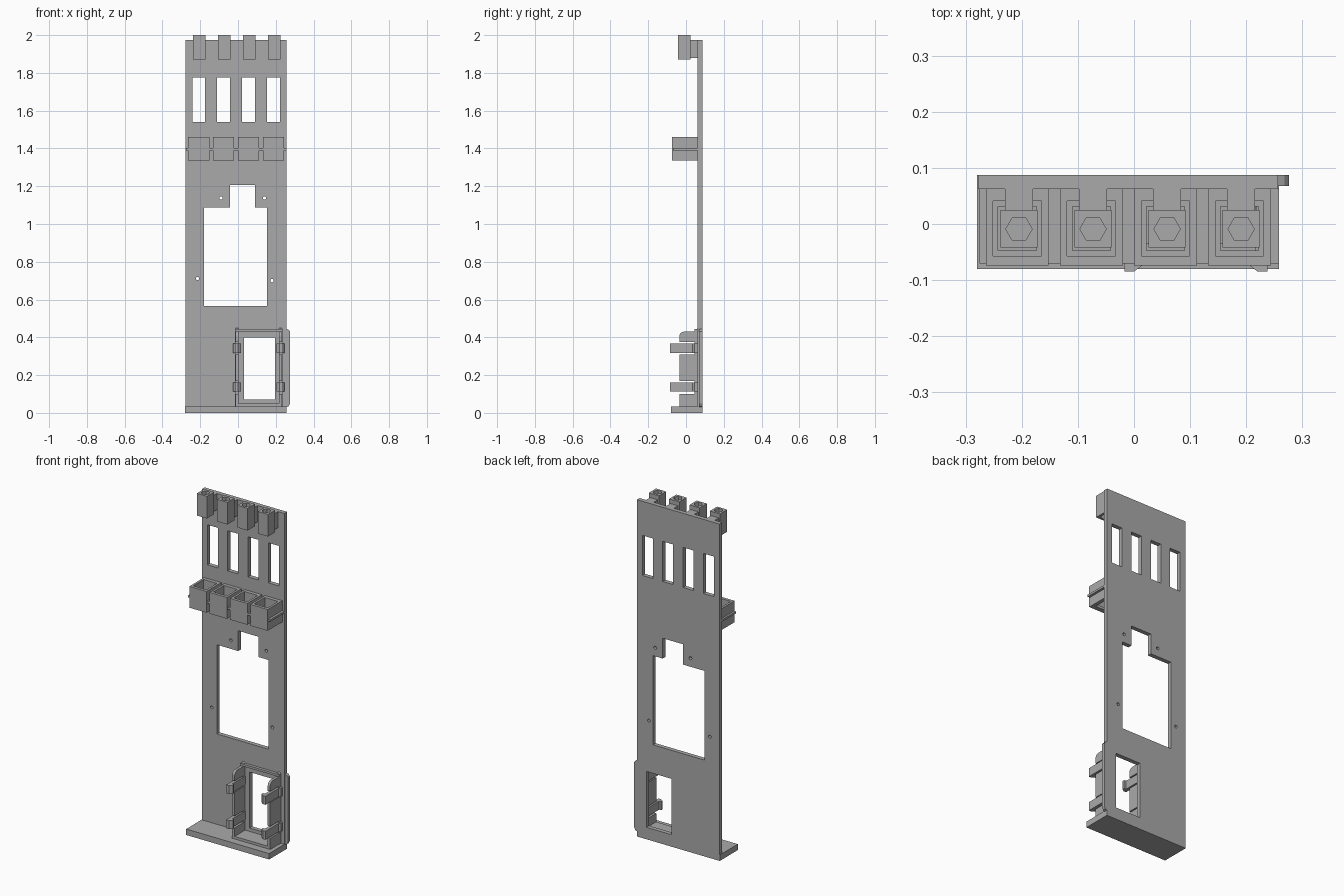
import bpy, bmesh, math

old = bpy.data.objects.get("Cube")
if old:
    bpy.data.objects.remove(old, do_unlink=True)

grey = bpy.data.materials.new("plain grey")
grey.use_nodes = True
COLOUR = (0.4, 0.4, 0.4, 1)
grey.diffuse_color = COLOUR
grey.node_tree.nodes["Principled BSDF"].inputs["Base Color"].default_value = COLOUR


def rect(a, b, c, d):
    """Rectangle loop from (a, c) to (b, d)."""
    return [(a, c), (b, c), (b, d), (a, d)]


def ngon(u, v, r, n):
    return [(u + r * math.cos(math.tau * i / n), v + r * math.sin(math.tau * i / n))
            for i in range(n)]


def prism(name, loops, lo, hi, axis):
    """Extrude a filled outline, with holes, from lo to hi along an axis."""
    curve = bpy.data.curves.new(name + " outline", "CURVE")
    curve.dimensions = "2D"
    curve.fill_mode = "BOTH"
    curve.extrude = (hi - lo) / 2
    for loop in loops:
        s = curve.splines.new("POLY")
        s.points.add(len(loop) - 1)
        for p, (u, v) in zip(s.points, loop):
            p.co = (u, v, 0, 1)
        s.use_cyclic_u = True
    temp = bpy.data.objects.new("outline helper", curve)
    bpy.context.collection.objects.link(temp)
    bpy.context.view_layer.update()
    deps = bpy.context.evaluated_depsgraph_get()
    mesh = bpy.data.meshes.new_from_object(temp.evaluated_get(deps))
    bpy.data.objects.remove(temp, do_unlink=True)
    bpy.data.curves.remove(curve)

    bm = bmesh.new()
    bm.from_mesh(mesh)
    mid = (lo + hi) / 2
    for vert in bm.verts:
        u, v, w = vert.co
        w += mid
        vert.co = {"x": (w, u, v), "y": (u, w, v), "z": (u, v, w)}[axis]
    bmesh.ops.remove_doubles(bm, verts=bm.verts, dist=1e-5)
    bmesh.ops.recalc_face_normals(bm, faces=bm.faces)
    for f in bm.faces:
        f.smooth = False
    bm.to_mesh(mesh)
    bm.free()
    mesh.materials.clear()
    mesh.materials.append(grey)
    mesh.name = name
    obj = bpy.data.objects.new(name, mesh)
    bpy.context.collection.objects.link(obj)
    return obj


FRONT, BACK = 0.062, 0.087
columns = [-0.208 + 0.132 * i for i in range(4)]

# Back plate with slots, stepped window, small screw holes and lower opening
holes = [rect(x - 0.034, x + 0.034, 1.54, 1.775) for x in columns]
holes.append([(-0.18, 0.565), (0.153, 0.565), (0.153, 1.088), (0.09, 1.088),
              (0.09, 1.207), (-0.042, 1.207), (-0.042, 1.088), (-0.18, 1.088)])
holes += [ngon(x, z, 0.009, 12) for x, z in
          ((-0.09, 1.138), (0.14, 1.138), (-0.214, 0.711), (0.18, 0.70))]
holes.append(rect(0.032, 0.196, 0.07, 0.398))
prism("back_plate", [rect(-0.278, 0.257, 0.035, 1.975)] + holes, FRONT, BACK, "y")

# Foot shelf and rounded side flange
prism("foot_shelf", [rect(-0.28, 0.258, -0.08, BACK)], 0, 0.035, "z")
prism("side_flange", [[(0.257, 0.03), (0.268, 0.035), (0.276, 0.05),
                       (0.276, 0.43), (0.268, 0.44), (0.257, 0.445)]], 0.068, BACK, "y")

# Top nut holders on short necks
for i, x in enumerate(columns):
    x += 0.003
    prism(f"nut_holder_{i + 1}", [rect(x - 0.033, x + 0.033, -0.042, 0.025),
                                  ngon(x, -0.009, 0.0235, 6)], 1.87, 2.0, "z")
    prism(f"holder_neck_{i + 1}", [rect(x - 0.025, x + 0.025, 0.025, FRONT)],
          1.88, 1.975, "z")

# Row of open cups, each with a floor that has a smaller opening
for i, x in enumerate(columns):
    well = rect(x - 0.043, x + 0.043, -0.057, 0.041)
    prism(f"cup_{i + 1}", [rect(x - 0.056, x + 0.056, -0.074, FRONT), well],
          1.335, 1.46, "z")
    prism(f"cup_floor_{i + 1}", [well, rect(x - 0.034, x + 0.034, -0.047, 0.031)],
          1.335, 1.35, "z")

# Thin rib joining the cups
prism("cup_rib", [rect(-0.275, 0.258, -0.07, FRONT)] +
      [rect(x - 0.047, x + 0.047, -0.061, 0.045) for x in columns], 1.39, 1.402, "z")

# Low rim and taller bottom wall around the lower opening
prism("holder_rim", [rect(-0.015, 0.2355, 0.035, 0.443),
                     rect(0.003, 0.2175, 0.05, 0.43)], 0.045, FRONT, "y")
prism("holder_bottom_wall", [rect(0.003, 0.2175, 0.035, 0.05)], -0.035, 0.045, "y")

# Side walls in three lengths, the top one with a rounded corner
R = 0.025
arc = [(-0.035 + R - R * math.cos(a), 0.43 - R + R * math.sin(a))
       for a in (math.pi / 2 * k / 5 for k in range(6))]
wall_loops = {
    "lower": rect(-0.035, FRONT, 0.035, 0.1),
    "middle": rect(-0.035, FRONT, 0.17, 0.31),
    "upper": [(FRONT, 0.375), (-0.035, 0.375)] + arc + [(0.045, 0.43), (FRONT, 0.45)],
}
for side, x in (("right", -0.013), ("left", 0.2175)):
    for part, loop in wall_loops.items():
        prism(f"{side}_wall_{part}", [loop], x, x + 0.016, "x")

# Snap clips with flared feet and inward hooks, mirrored across the holder
clip = [(-0.026, FRONT), (-0.026, 0.045), (-0.017, 0.035), (-0.017, -0.085),
        (0, -0.085), (0.017, -0.072), (0.017, -0.06), (0.004, -0.06), (0.004, FRONT)]
mirrored = [(0.2205 - x, y) for x, y in clip]
for side, loop in (("right", clip), ("left", mirrored)):
    for level, z in (("lower", 0.112), ("upper", 0.317)):
        prism(f"{side}_clip_{level}", [loop], z, z + 0.05, "z")
